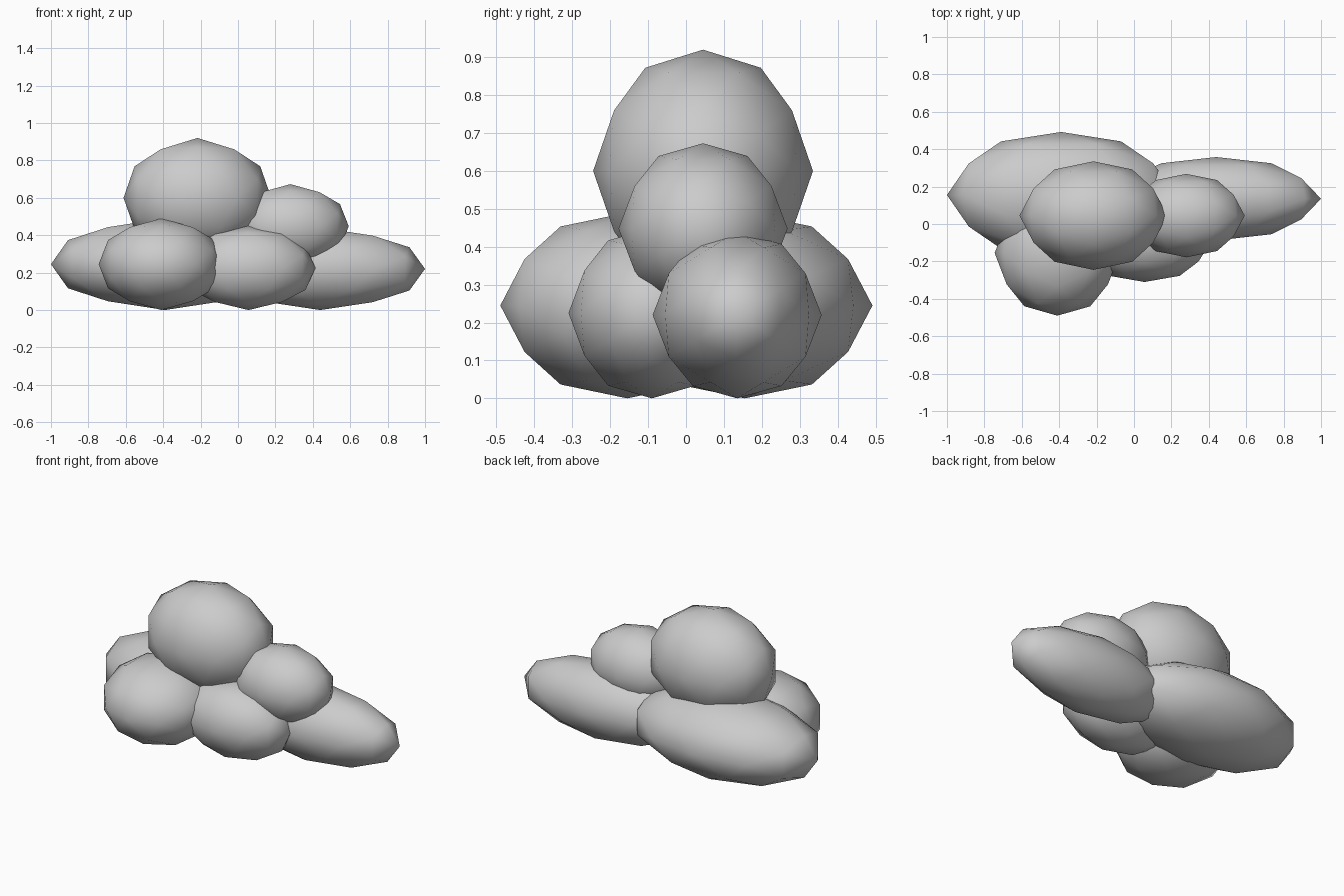
import bpy, bmesh
from itertools import combinations
from mathutils import Vector

if "Cube" in bpy.data.objects:
    bpy.data.objects.remove(bpy.data.objects["Cube"])

# Unit ball: once-subdivided icosahedron lying on its two-fold axes
PHI = (1 + 5 ** 0.5) / 2
corners = []
for a in (-1, 1):
    for b in (-PHI, PHI):
        corners += [Vector((0, a, b)), Vector((a, b, 0)), Vector((b, 0, a))]
mids = [(p + q) / 2 for p, q in combinations(corners, 2) if (p - q).length < 2.1]
BALL = [p.normalized() for p in corners + mids]


def puff(name, center, radii):
    bm = bmesh.new()
    for p in BALL:
        bm.verts.new(p)
    bmesh.ops.convex_hull(bm, input=bm.verts[:])
    for v in bm.verts:
        v.co = Vector([c + r * k for c, r, k in zip(center, radii, v.co)])
    bmesh.ops.recalc_face_normals(bm, faces=bm.faces[:])
    for f in bm.faces:
        f.smooth = True
    mesh = bpy.data.meshes.new(name)
    bm.to_mesh(mesh)
    bm.free()
    ob = bpy.data.objects.new(name, mesh)
    bpy.context.collection.objects.link(ob)
    return ob


# Lower layer of the cloud
puff("puff_back_left", (-0.39, 0.155, 0.245), (0.61, 0.337, 0.245))
puff("puff_front_left", (-0.41, -0.155, 0.245), (0.335, 0.335, 0.245))
puff("puff_front_middle", (0.056, -0.09, 0.225), (0.358, 0.22, 0.225))
puff("puff_right", (0.44, 0.135, 0.22), (0.56, 0.223, 0.22))

# Upper layer of the cloud
puff("puff_top_large", (-0.217, 0.045, 0.6), (0.395, 0.29, 0.32))
puff("puff_top_small", (0.28, 0.045, 0.448), (0.312, 0.223, 0.225))
